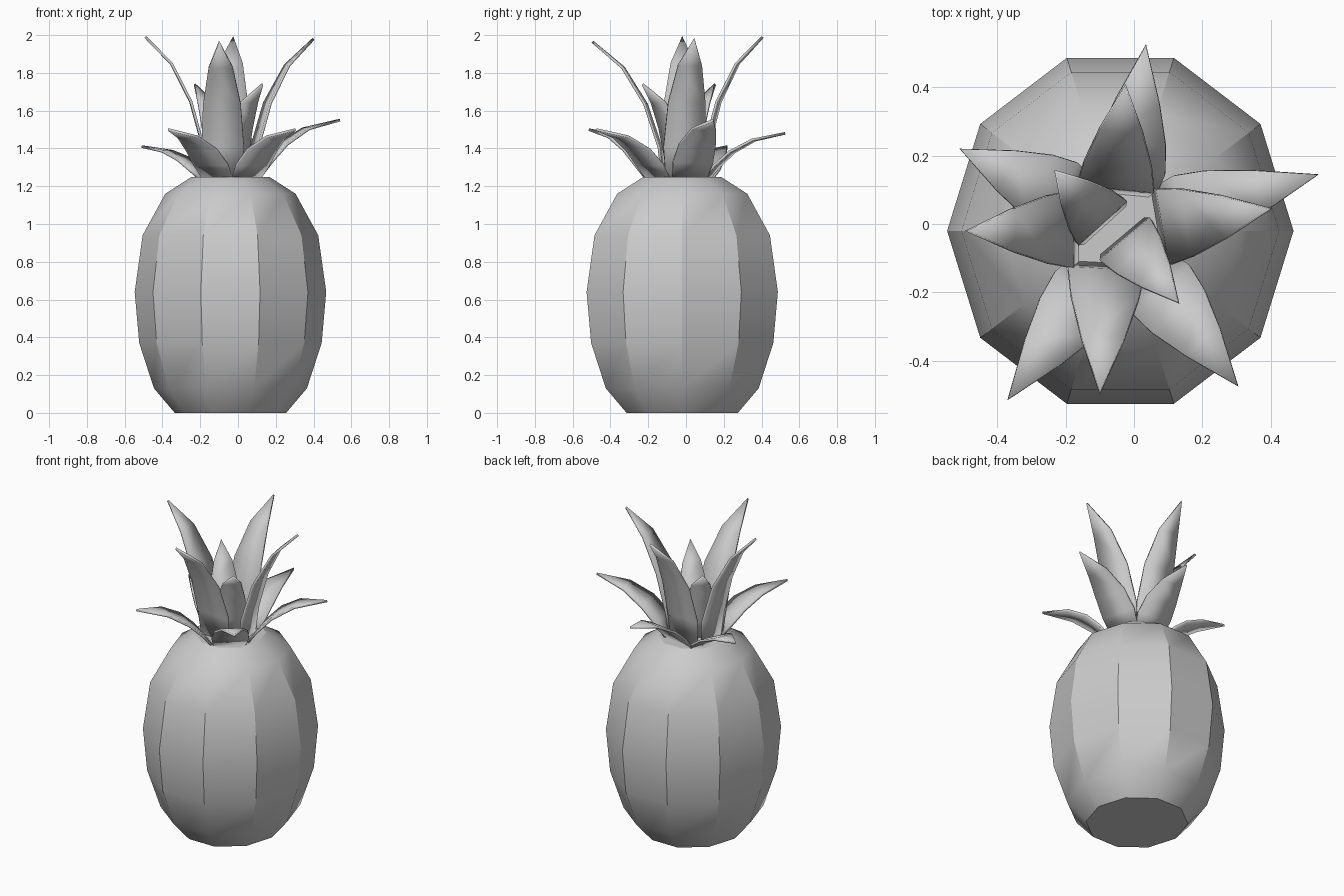
import bpy, bmesh, math
from mathutils import Vector

if "Cube" in bpy.data.objects:
    bpy.data.objects.remove(bpy.data.objects["Cube"])

CX, CY = -0.04, -0.02


def make_object(name, bm):
    bmesh.ops.recalc_face_normals(bm, faces=bm.faces)
    mesh = bpy.data.meshes.new(name)
    bm.to_mesh(mesh)
    bm.free()
    ob = bpy.data.objects.new(name, mesh)
    bpy.context.collection.objects.link(ob)
    bpy.ops.object.select_all(action='DESELECT')
    ob.select_set(True)
    bpy.context.view_layer.objects.active = ob
    bpy.ops.object.shade_smooth_by_angle(angle=math.radians(30))
    return ob


# Fruit body: ten-sided lathe, slightly deeper than wide
profile = [(0.295, 0), (0.405, 0.13), (0.483, 0.37), (0.507, 0.64),
           (0.465, 0.94), (0.345, 1.16), (0.205, 1.25)]
N = 10
bm = bmesh.new()
rings = [[bm.verts.new((CX + r * math.cos(math.tau * i / N),
                        CY + 1.05 * r * math.sin(math.tau * i / N), z))
          for i in range(N)] for r, z in profile]
for a, b in zip(rings, rings[1:]):
    for i in range(N):
        j = (i + 1) % N
        bm.faces.new((a[i], a[j], b[j], b[i]))
bm.faces.new(rings[0])
bm.faces.new(rings[-1])
make_object("fruit_body", bm)

# Leaf sections: outward fraction, height fraction, half width
TALL = [(0, 0, 0.098), (0.045, 0.22, 0.113), (0.25, 0.54, 0.1),
        (0.57, 0.81, 0.064), (1, 1, 0)]
LOW = [(0, 0, 0.095), (0.13, 0.27, 0.11), (0.32, 0.58, 0.1),
       (0.6, 0.85, 0.065), (1, 1, 0)]
Z0 = 1.245


def leaf(name, base, tip, sections):
    base, end = Vector(base), Vector(tip[:2])
    out = end - base
    side = Vector((-out.y, out.x)).normalized()
    bm = bmesh.new()
    rows = []
    for f, h, w in sections:
        p = base + out * f
        z = Z0 + (tip[2] - Z0) * h
        pts = [p + side * w, p - side * w] if w else [p]
        rows.append([bm.verts.new((q.x, q.y, z)) for q in pts])
    for a, b in zip(rows, rows[1:]):
        bm.faces.new([a[0], a[1]] + b[::-1])
    ob = make_object(name, bm)
    mod = ob.modifiers.new("thickness", 'SOLIDIFY')
    mod.thickness = 0.014
    mod.offset = 0


# Tall upright leaves
for i, (b, t) in enumerate([((0.075, -0.01), (0.40, 0.045, 1.98)),
                            ((-0.08, -0.12), (-0.10, -0.495, 1.965)),
                            ((-0.17, -0.015), (-0.49, -0.02, 1.99)),
                            ((-0.055, 0.095), (-0.025, 0.405, 1.99))]):
    leaf(f"tall_leaf_{i}", b, t, TALL)

# Low spreading leaves
for i, (b, t) in enumerate([((0.09, 0.02), (0.54, 0.145, 1.55)),
                            ((0.045, -0.15), (0.305, -0.475, 1.50)),
                            ((-0.11, -0.16), (-0.37, -0.515, 1.50)),
                            ((-0.17, 0.06), (-0.51, 0.22, 1.41)),
                            ((-0.025, 0.11), (0.035, 0.525, 1.48))]):
    leaf(f"low_leaf_{i}", b, t, LOW)

# Short inner leaves
for i, (b, t) in enumerate([((-0.09, 0.0), (-0.23, 0.155, 1.74)),
                            ((-0.03, -0.04), (0.13, -0.23, 1.74))]):
    leaf(f"inner_leaf_{i}", b, t, [(f, h, w * 0.85) for f, h, w in TALL])
